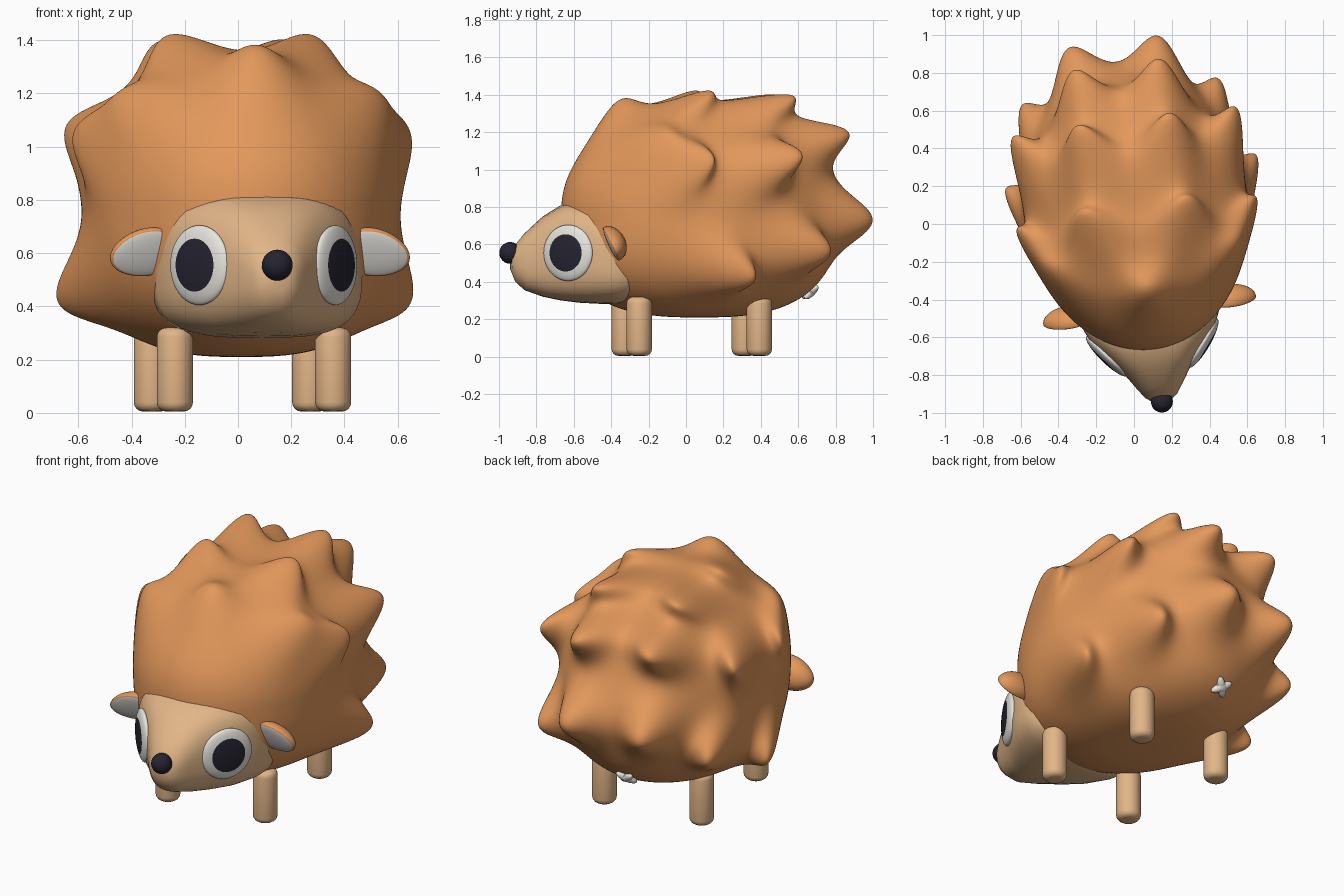
import bpy, bmesh, math
from mathutils import Vector, Matrix

if "Cube" in bpy.data.objects:
    bpy.data.objects.remove(bpy.data.objects["Cube"])


def material(name, rgb):
    m = bpy.data.materials.new(name)
    m.diffuse_color = (*rgb, 1)
    m.use_nodes = True
    m.node_tree.nodes["Principled BSDF"].inputs["Base Color"].default_value = m.diffuse_color
    return m


ORANGE = material("orange_fur", (0.77, 0.315, 0.105))
TAN = material("tan_skin", (0.76, 0.465, 0.245))
WHITE = material("off_white", (0.80, 0.78, 0.73))
DARK = material("dark_navy", (0.019, 0.017, 0.03))

# The whole animal is symmetric, but stands turned slightly on the spot
TURN = math.radians(7.66)
ORIGIN = (0.017, 0.031, 0)


def finish(bm, name, mats):
    bmesh.ops.recalc_face_normals(bm, faces=bm.faces)
    for f in bm.faces:
        f.smooth = True
    me = bpy.data.meshes.new(name)
    bm.to_mesh(me)
    bm.free()
    for m in mats:
        me.materials.append(m)
    ob = bpy.data.objects.new(name, me)
    ob.location = ORIGIN
    ob.rotation_euler = (0, 0, TURN)
    bpy.context.collection.objects.link(ob)
    return ob


def mirror(bm, side):
    for v in bm.verts:
        v.co.x *= side


SIDES = (("left", -1), ("right", 1))

# Body: egg-shaped base with backswept soft spikes pulled out of it
CENTRE = Vector((0, 0.04, 0.775))
RADII = Vector((0.59, 0.74, 0.565))


def on_base(p):
    d = p - CENTRE
    q = Vector((d.x / RADII.x, d.y / RADII.y, d.z / RADII.z))
    e = 2.1 if q.z > 0 else 2.75
    k = (math.hypot(q.x, q.y) ** e + abs(q.z) ** e) ** (1 / e)
    return CENTRE + d / k


PAIRS = [  # spike tips on one side and how far each is swept back
    (0.243, 0.94, 0.73, 0.12), (0.23, 0.805, 1.205, 0.20),
    (0.245, 0.50, 1.395, 0.24), (0.275, 0.045, 1.415, 0.23),
    (0.535, 0.66, 0.56, 0.17), (0.60, 0.495, 1.08, 0.21),
    (0.67, 0.225, 0.42, 0.20), (0.63, 0.0, 1.05, 0.22),
    (0.475, -0.25, 1.19, 0.22),
]
spikes = []
for x, y, z, sweep in [(0, -0.395, 1.37, 0.18)] + PAIRS:
    for sx in ((x, -x) if x else (0,)):
        tip = Vector((sx, y, z))
        root = on_base(tip - Vector((0, sweep, 0)))
        spikes.append((root, tip - root))

bm = bmesh.new()
bmesh.ops.create_icosphere(bm, subdivisions=7, radius=1)
for v in bm.verts:
    p = on_base(CENTRE + v.co)
    move = Vector()
    for root, pull in spikes:
        d = (p - root).length
        if d < 0.5:
            move += pull * math.exp(-(d / 0.155) ** 2)
    v.co = p + move
finish(bm, "spiky_body", [ORANGE])

# Head: rounded-box sections (y, bottom, top, half width) lofted to a snout
SECTIONS = [
    (-0.975, 0.46, 0.54, 0.05), (-0.95, 0.40, 0.60, 0.085),
    (-0.90, 0.355, 0.66, 0.12), (-0.80, 0.32, 0.75, 0.185),
    (-0.70, 0.30, 0.81, 0.265), (-0.60, 0.288, 0.828, 0.34),
    (-0.48, 0.282, 0.80, 0.39), (-0.40, 0.285, 0.75, 0.395),
    (-0.375, 0.30, 0.72, 0.38),
]
bm = bmesh.new()
N = 48
rings = []
for y, lo, hi, w in SECTIONS:
    e = 2.3 + 1.0 * min(1, max(0, (y + 0.95) / 0.3))
    ring = []
    for i in range(N):
        a = 2 * math.pi * i / N
        c, s = math.cos(a), math.sin(a)
        x = math.copysign(abs(c) ** (2 / e), c) * w
        z = (lo + hi) / 2 + math.copysign(abs(s) ** (2 / e), s) * (hi - lo) / 2
        ring.append(bm.verts.new((x, y, z)))
    rings.append(ring)
for r0, r1 in zip(rings, rings[1:]):
    for i in range(N):
        j = (i + 1) % N
        bm.faces.new((r0[i], r0[j], r1[j], r1[i]))
bm.faces.new(rings[0])
bm.faces.new(rings[-1])
finish(bm, "head", [TAN])

# Nose
bm = bmesh.new()
bmesh.ops.create_uvsphere(bm, u_segments=32, v_segments=16, radius=0.058,
                          matrix=Matrix.Translation((0, -0.98, 0.555)))
finish(bm, "nose", [DARK])

for side_name, side in SIDES:
    # Eyes: flattened domes with the pupil coloured by radius
    bm = bmesh.new()
    bmesh.ops.create_uvsphere(bm, u_segments=48, v_segments=26, radius=0.15)
    for f in bm.faces:
        c = f.calc_center_median()
        f.material_index = 1 if c.z > 0 and math.hypot(c.x, c.y) < 0.1 else 0
    n = Vector((math.cos(math.radians(38)), -math.sin(math.radians(38)), 0))
    bm.transform(Matrix.Translation(Vector((0.255, -0.70, 0.555)) + n * 0.003)
                 @ n.to_track_quat('Z', 'Y').to_matrix().to_4x4()
                 @ Matrix.Diagonal((1, 1, 0.24, 1)))
    mirror(bm, side)
    finish(bm, side_name + "_eye", [WHITE, DARK])

    # Ears: drooping leaves with a thick back, pale on the front
    bm = bmesh.new()
    bmesh.ops.create_uvsphere(bm, u_segments=40, v_segments=24, radius=1)
    for f in bm.faces:
        c = f.calc_center_median()
        f.material_index = 1 if c.z > 0 and math.hypot(c.x, c.y) < 0.94 else 0
    for v in bm.verts:
        x, y, z = v.co
        v.co = (x * 0.135, y * 0.095 * (1 - 0.12 * x), z * (0.018 if z > 0 else 0.075))
    bm.transform(Matrix.Translation((0.435, -0.49, 0.60))
                 @ Matrix.Rotation(math.radians(12), 4, 'Y')
                 @ Matrix.Rotation(math.radians(115), 4, 'X'))
    mirror(bm, side)
    finish(bm, side_name + "_ear", [ORANGE, WHITE])

    # Legs: short round posts softened at both ends
    for leg_name, y in (("front", -0.324), ("back", 0.324)):
        bm = bmesh.new()
        bmesh.ops.create_cone(bm, cap_ends=True, segments=32, radius1=0.068,
                              radius2=0.068, depth=0.315,
                              matrix=Matrix.Translation((0.30 * side, y, 0.1625)))
        rim = [e for e in bm.edges if abs(e.verts[0].co.z - e.verts[1].co.z) < 0.01]
        bmesh.ops.bevel(bm, geom=rim, offset=0.035, segments=4, profile=0.5,
                        affect='EDGES')
        finish(bm, f"{side_name}_{leg_name}_leg", [TAN])

# Small pale four-armed star under the rump
bm = bmesh.new()
spot = on_base(Vector((0, 0.635, 0.35)))
out = Vector((0, 0.68, -0.73)).normalized()
along = Vector((1, 0, 0))
frame = Matrix((along, out.cross(along), out)).transposed().to_4x4()
for angle, size in ((45, (0.066, 0.024, 0.024)), (135, (0.066, 0.024, 0.024)),
                    (0, (0.034, 0.034, 0.026))):
    bmesh.ops.create_uvsphere(
        bm, u_segments=24, v_segments=16, radius=1,
        matrix=Matrix.Translation(spot + out * 0.008) @ frame
        @ Matrix.Rotation(math.radians(angle), 4, 'Z')
        @ Matrix.Diagonal((*size, 1)))
finish(bm, "rump_star", [WHITE])
